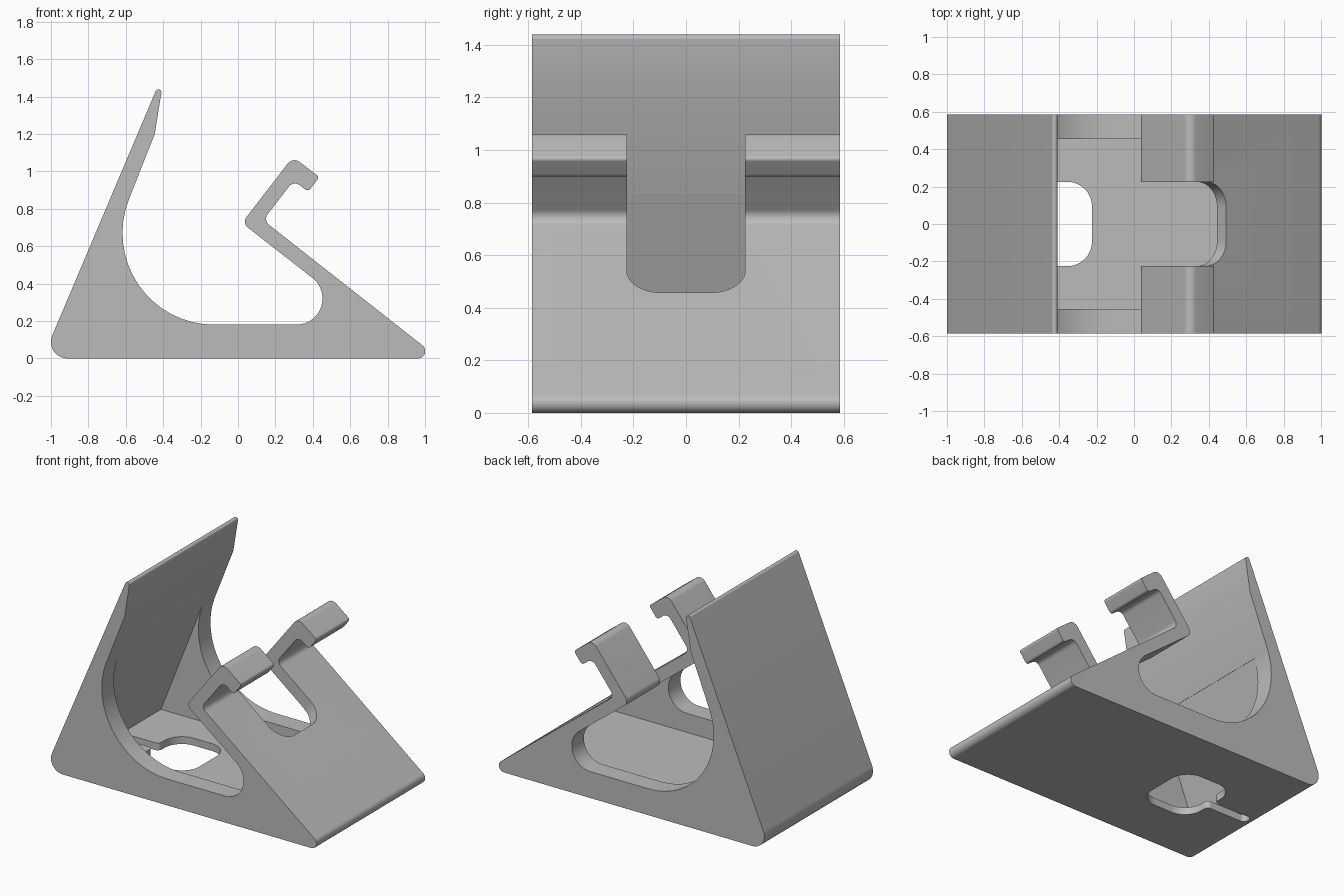
import bpy, bmesh, math
from mathutils import Vector, Matrix

if "Cube" in bpy.data.objects:
    bpy.data.objects.remove(bpy.data.objects["Cube"])


def rounded(corners, step=7):
    """Turn (x, y, radius) corners into a closed outline with round corners."""
    out = []
    for i, (x, y, r) in enumerate(corners):
        p = Vector((x, y))
        if r == 0:
            out.append(p)
            continue
        a = (Vector(corners[i - 1][:2]) - p).normalized()
        b = (Vector(corners[(i + 1) % len(corners)][:2]) - p).normalized()
        half = a.angle(b) / 2
        centre = p + (a + b).normalized() * (r / math.sin(half))
        start = p + a * (r / math.tan(half)) - centre
        end = p + b * (r / math.tan(half)) - centre
        sweep = math.atan2(start.x * end.y - start.y * end.x, start.dot(end))
        n = max(3, round(abs(math.degrees(sweep)) / step))
        for k in range(n + 1):
            t = sweep * k / n
            out.append(centre + Vector((start.x * math.cos(t) - start.y * math.sin(t),
                                        start.x * math.sin(t) + start.y * math.cos(t))))
    return out


def prism(name, outline, low, high, matrix):
    """Extrude an outline from low to high along local z, then place it."""
    bm = bmesh.new()
    face = bm.faces.new([bm.verts.new((p.x, p.y, low)) for p in outline])
    new = bmesh.ops.extrude_face_region(bm, geom=[face])["geom"]
    bmesh.ops.translate(bm, vec=(0, 0, high - low),
                        verts=[v for v in new if isinstance(v, bmesh.types.BMVert)])
    bm.transform(matrix)
    bmesh.ops.recalc_face_normals(bm, faces=bm.faces)
    mesh = bpy.data.meshes.new(name)
    bm.to_mesh(mesh)
    bm.free()
    obj = bpy.data.objects.new(name, mesh)
    bpy.context.collection.objects.link(obj)
    return obj


def cut(target, cutter):
    """Subtract the cutter and throw it away."""
    cutter.hide_render = True
    mod = target.modifiers.new("cut", "BOOLEAN")
    mod.operation, mod.solver, mod.object = "DIFFERENCE", "EXACT", cutter
    bpy.ops.object.modifier_apply(modifier=mod.name)
    bpy.data.objects.remove(cutter)


# Local x, y, z become world x, z, -y
SIDE = Matrix(((1, 0, 0, 0), (0, 0, -1, 0), (0, 1, 0, 0), (0, 0, 0, 1)))

# Stand body: side profile with back rest, cradle and hooked front clip
profile = rounded([
    (-1.045, 0, .088), (1.075, 0, .039),
    (.134, .739, .04), (.2975, .951, .04),
    (.375, .891, .02), (.435, .969, .015),
    (.294, 1.078, .045), (.021, .724, .04),
    (.719, .18, .14), (-.848, .18, .49),
    (-.445, 1.2, 0), (-.389, 1.55, .016),
])
stand = prism("phone_stand", profile, -.585, .585, SIDE)
bpy.context.view_layer.objects.active = stand
stand.select_set(True)

# Hollow between the two side walls
hollow = [Vector(p) for p in ((-.591, .832), (-.899, .05), (.885, .05),
                              (.415, .417), (.2, .38), (-.4, .8))]
cut(stand, prism("hollow_cutter", hollow, -.455, .455, SIDE))

# Round-cornered slot through the sloped front, splitting the clip in two
slope = math.atan(.782)
u = Vector((-math.cos(slope), 0, math.sin(slope)))
n = Vector((math.sin(slope), 0, math.cos(slope)))
v = n.cross(u)
place = Matrix((u, v, n)).transposed().to_4x4()
place.translation = (.493, 0, .457)
slot = rounded([(0, -.225, .135), (.66, -.225, 0), (.66, .225, 0), (0, .225, .135)])
cut(stand, prism("slot_cutter", slot, -.13, .75, place))

# Plug hole in the floor with a narrow cable slit towards the back
half = [(-.225, .225, .13), (-.62, .225, .13), (-.62, .035, .03), (-.92, .035, .03)]
hole = rounded(half + [(x, -y, r) for x, y, r in reversed(half)])
cut(stand, prism("plug_hole_cutter", hole, -.1, .06, Matrix()))

# Finish
grey = bpy.data.materials.new("plain_grey")
grey.diffuse_color = (.5, .5, .5, 1)
grey.use_nodes = True
grey.node_tree.nodes["Principled BSDF"].inputs["Base Color"].default_value = grey.diffuse_color
stand.data.materials.clear()
stand.data.materials.append(grey)
for poly in stand.data.polygons:
    poly.material_index = 0
bpy.ops.object.shade_smooth_by_angle(angle=math.radians(25))
